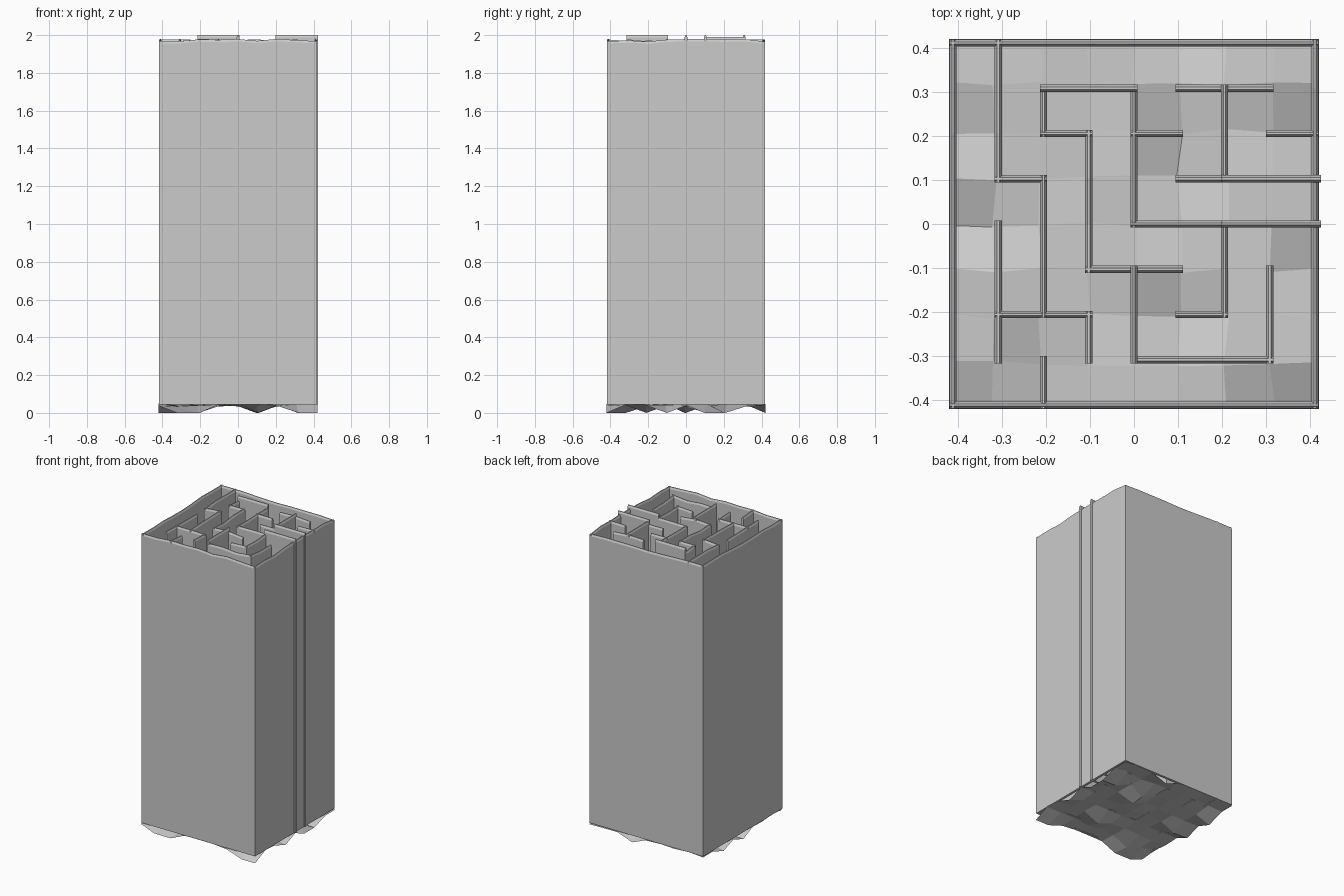
import bpy, bmesh, random
from mathutils import Vector

if "Cube" in bpy.data.objects:
    bpy.data.objects.remove(bpy.data.objects["Cube"])

random.seed(4)
P = 0.1027          # maze cell pitch
T = 0.008           # half thickness of the walls
BOTTOM = 0.045

# slightly uneven wall-top height at every grid crossing
top_z = {(i, j): 1.965 + random.random() * 0.015
         for i in range(-4, 5) for j in range(-4, 5)}


def make_object(name, bm):
    bmesh.ops.recalc_face_normals(bm, faces=bm.faces)
    mesh = bpy.data.meshes.new(name)
    bm.to_mesh(mesh)
    bm.free()
    obj = bpy.data.objects.new(name, mesh)
    bpy.context.collection.objects.link(obj)
    return obj


def add_wall(bm, a, b, height=None, over_end=0.0):
    """Straight wall between grid crossings, with a chamfered top."""
    a, b = Vector(a), Vector(b)
    steps = int((b - a).length)
    d = (b - a).normalized()
    n = Vector((-d.y, d.x))
    rings = []
    for k in range(steps + 1):
        g = a + d * k
        z = height or top_z[(round(g.x), round(g.y))]
        c = g * P
        if k == 0:
            c = c - d * T
        if k == steps:
            c = c + d * (T + over_end)
        section = [(-T, BOTTOM), (-T, z - 0.012), (-T * 0.35, z),
                   (T * 0.35, z), (T, z - 0.012), (T, BOTTOM)]
        rings.append([bm.verts.new((*(c + n * s), h)) for s, h in section])
    for r, q in zip(rings, rings[1:]):
        for k in range(6):
            m = (k + 1) % 6
            bm.faces.new((r[k], r[m], q[m], q[k]))
    bm.faces.new(rings[0])
    bm.faces.new(rings[-1][::-1])


# outer walls
bm = bmesh.new()
corners = [(-4, -4), (4, -4), (4, 4), (-4, 4)]
for k in range(4):
    add_wall(bm, corners[k], corners[(k + 1) % 4])
make_object("outer_walls", bm)

# inner maze walls, each a run through grid crossings
runs = [
    [(-3, 4), (-3, 1), (-2, 1), (-2, -2)],
    [(-3, -2), (-1, -2), (-1, -3)],
    [(-3, 0), (-3, -3)],
    [(-2, -4), (-2, -3)],
    [(-2, 3), (-2, 2), (-1, 2), (-1, -1), (1, -1)],
    [(0, 3), (0, 0), (2, 0)],
    [(0, 2), (1, 2)],
    [(1, 3), (3, 3)],
    [(1, 1), (2, 1)],
    [(3, 2), (4, 2)],
    [(2, 0), (2, -2)],
    [(1, -2), (2, -2)],
    [(0, -3), (3, -3), (3, -1)],
]
bm = bmesh.new()
for run in runs:
    for a, b in zip(run, run[1:]):
        add_wall(bm, a, b)
make_object("maze_walls", bm)

# taller walls; two of them poke through the right side
bm = bmesh.new()
add_wall(bm, (-2, 3), (0, 3), 2.0)
add_wall(bm, (0, -1), (0, -3), 2.0)
add_wall(bm, (2, 3), (2, 1), 1.99)
for j in (0, 1):
    add_wall(bm, (2, j), (4, j), 2.0, over_end=0.006)
make_object("tall_walls", bm)

# bumpy floor that hangs below the walls at the low points
low = {(4, -1), (4, -4), (3, -4), (1, -2), (1, 2), (1, 1), (4, 2), (4, 1), (3, 2),
       (-3, 0), (-2, -4), (-2, -3), (-3, -4), (1, 4), (-4, 0), (-4, 2)}
bm = bmesh.new()
grid = {}
for i in range(-4, 5):
    for j in range(-4, 5):
        z = 0.0 if (i, j) in low else 0.033 + random.random() * 0.017
        x, y = i * 0.105, j * 0.105
        if abs(i) < 4:
            x += random.uniform(-0.008, 0.008)
        if abs(j) < 4:
            y += random.uniform(-0.008, 0.008)
        grid[i, j] = bm.verts.new((x, y, z))
for i in range(-4, 4):
    for j in range(-4, 4):
        bm.faces.new((grid[i, j], grid[i + 1, j], grid[i + 1, j + 1], grid[i, j + 1]))
make_object("bumpy_floor", bm)
